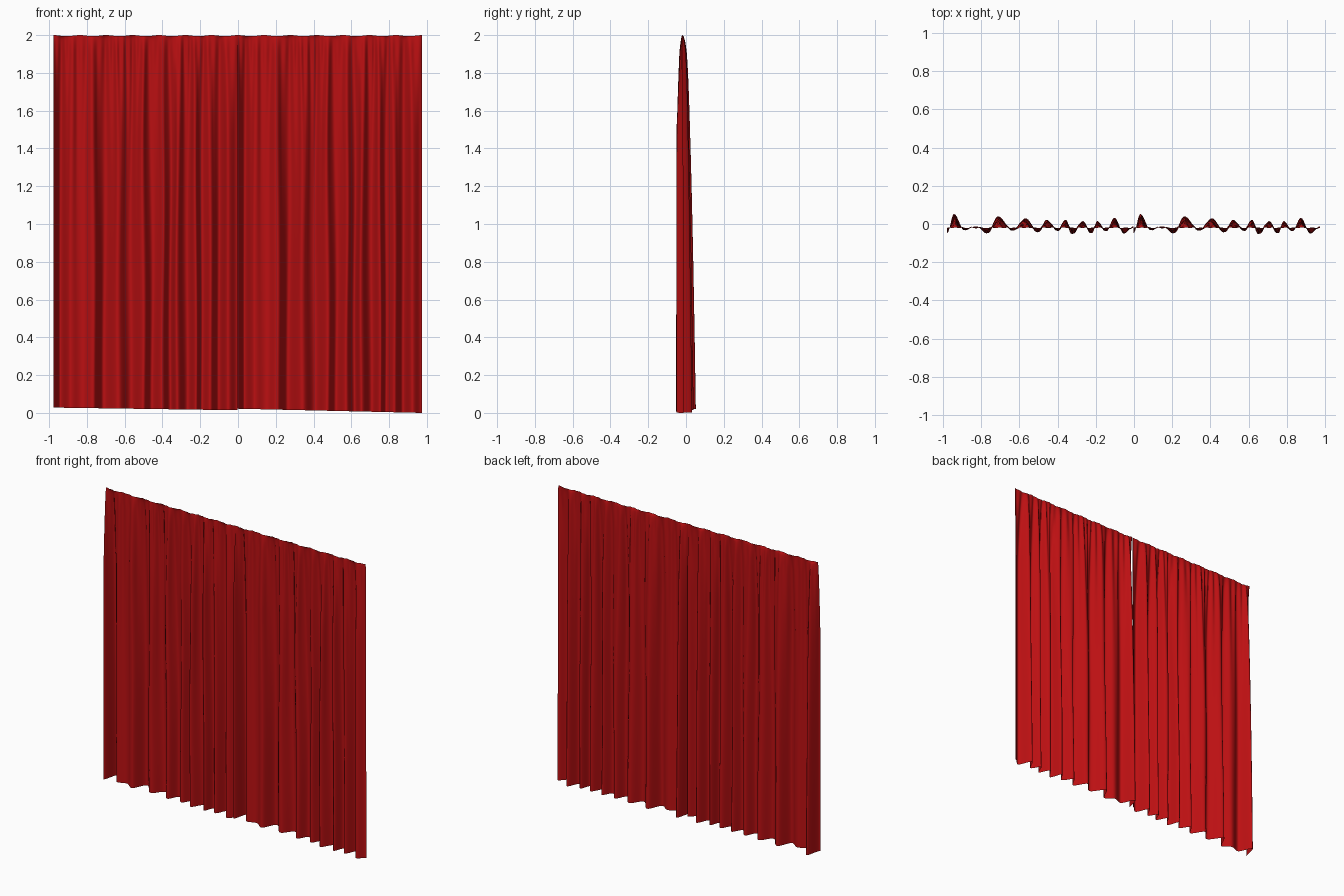
import bpy, bmesh, math

if "Cube" in bpy.data.objects:
    bpy.data.objects.remove(bpy.data.objects["Cube"])

WIDTH, TOP, REST = 0.975, 2.0, -0.02
COLS, ROWS = 240, 44

# Hem outline of one panel: distance along the panel, depth of the fold
FOLDS = [(0, -.047), (.035, .052), (.09, -.032), (.15, -.012), (.21, -.047),
         (.265, .04), (.345, -.035), (.41, .03), (.475, -.042), (.52, .022),
         (.575, -.035), (.62, .022), (.655, -.052), (.71, .015), (.755, -.048),
         (.785, .015), (.83, -.038), (.875, .032), (.925, -.05), (.975, -.012)]

red = bpy.data.materials.new("deep red cloth")
red.use_nodes = True
colour = (0.5, 0.005, 0.006, 1)
red.diffuse_color = colour
bsdf = red.node_tree.nodes["Principled BSDF"]
bsdf.inputs["Base Color"].default_value = colour
bsdf.inputs["Roughness"].default_value = 0.8


def fold_depth(u):
    """Rounded wave through the fold points."""
    for (a, ya), (b, yb) in zip(FOLDS, FOLDS[1:]):
        if u <= b:
            s = (1 - math.cos(math.pi * (u - a) / (b - a))) / 2
            return ya + (yb - ya) * s
    return FOLDS[-1][1]


def cloth_point(u, drop):
    """Folds open out from the flat gathered heading down to the hem."""
    d = fold_depth(u) - REST
    if d < 0:
        d *= min(1, drop / 0.5) ** 0.6
    else:
        d *= (drop / 2) ** 0.42
    # Fine gathers that die away below the heading
    gather = math.sin(u * 150 + 2 * math.sin(u * 17))
    d += 0.007 * gather * min(1, drop / 0.12 + 0.3) * math.exp(-drop * 2.2)
    # Folds wander slightly sideways, but the side edges stay straight
    edge = math.sin(math.pi * u / WIDTH)
    sway = 0.007 * edge * math.sin(drop * 2.3 + u * 21) * math.sin(math.pi * drop / 2)
    return u + sway, REST + d


def panel(name, left, hem_start, hem_end):
    bm = bmesh.new()
    grid = []
    for r in range(ROWS + 1):
        t = (r / ROWS) ** 1.5  # closer rows near the heading
        row = []
        for c in range(COLS + 1):
            u = WIDTH * c / COLS
            hem = hem_start + (hem_end - hem_start) * c / COLS
            top = TOP - 0.003 * (1 - math.cos(u * 45))
            x, y = cloth_point(u, 2 * t)
            row.append(bm.verts.new((left + x, y, top + (hem - top) * t)))
        grid.append(row)
    for upper, lower in zip(grid, grid[1:]):
        for c in range(COLS):
            bm.faces.new((upper[c], lower[c], lower[c + 1], upper[c + 1]))
    mesh = bpy.data.meshes.new(name)
    bm.to_mesh(mesh)
    bm.free()
    mesh.materials.append(red)
    mesh.shade_smooth()
    bpy.context.collection.objects.link(bpy.data.objects.new(name, mesh))


# Two matching panels that meet in the middle
panel("right_curtain_panel", -0.977, 0.028, 0.014)
panel("left_curtain_panel", -0.002, 0.022, 0.0)
